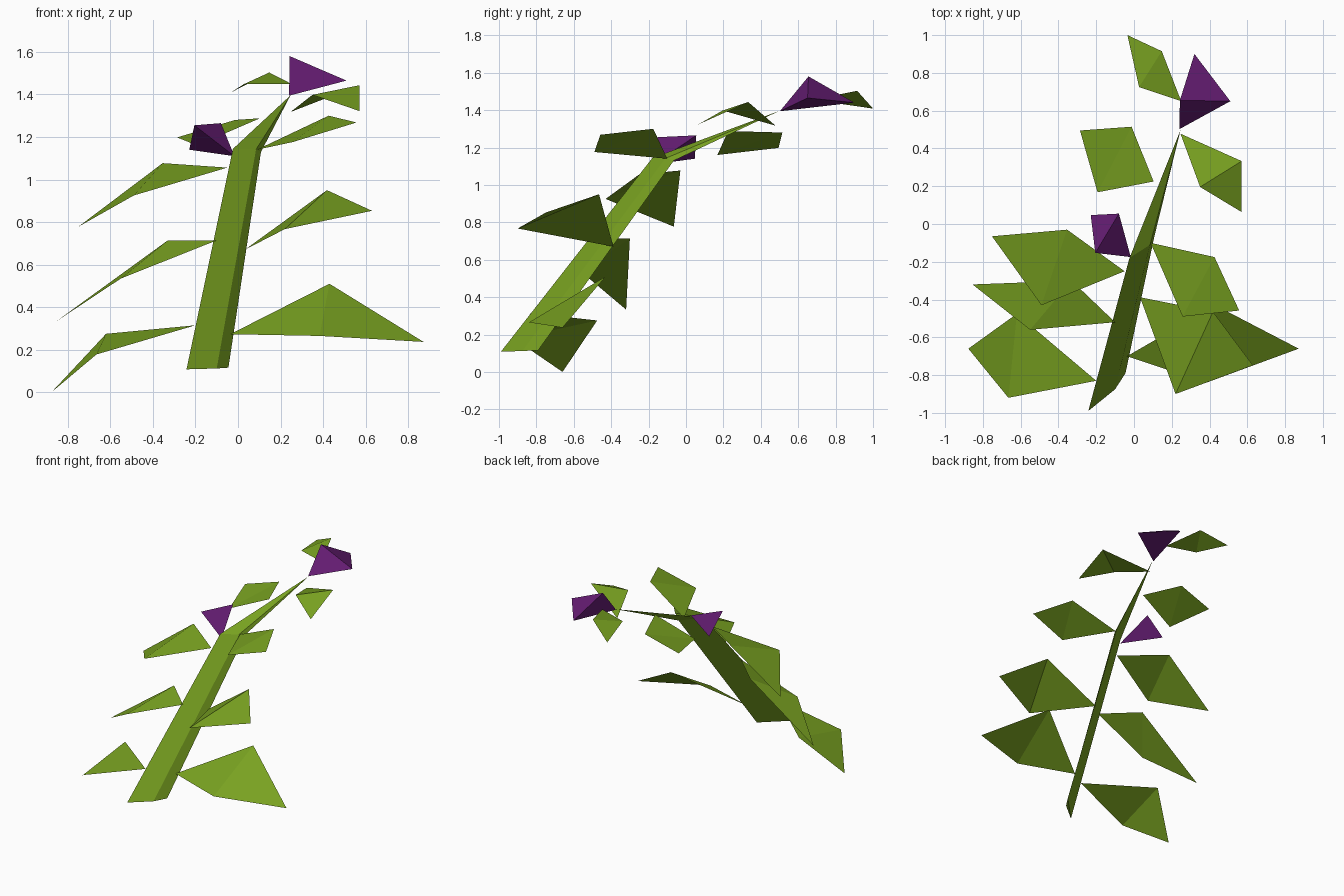
import bpy
from mathutils import Vector


def material(name, rgb):
    m = bpy.data.materials.new(name)
    m.diffuse_color = (*rgb, 1)
    return m


GREEN = material("leaf_green", (0.19, 0.36, 0.015))
PURPLE = material("petal_purple", (0.13, 0.012, 0.17))


def add_mesh(name, verts, faces, mat):
    me = bpy.data.meshes.new(name)
    me.from_pydata(verts, [], faces)
    me.materials.append(mat)
    me.update()
    ob = bpy.data.objects.new(name, me)
    bpy.context.collection.objects.link(ob)
    return ob


def leaf(name, base, side_a, side_b, tip):
    """Diamond leaf of two triangles, folded across its middle, facing up."""
    a, b, c = Vector(base), Vector(side_a), Vector(side_b)
    if (b - a).cross(c - a).z < 0:
        side_a, side_b = side_b, side_a
    add_mesh(name, [base, side_a, side_b, tip], [(0, 1, 2), (3, 2, 1)], GREEN)


def flower(name, base, *rim):
    """Closed three-sided bud: a point on the stem and a triangular rim."""
    a, b, c = (Vector(p) - Vector(base) for p in rim)
    if a.cross(b).dot(c) < 0:
        rim = rim[::-1]
    add_mesh(name, [base, *rim], [(0, 2, 1), (0, 3, 2), (0, 1, 3), (1, 2, 3)], PURPLE)


# Stem: three-sided, bent once, tapering to a point
foot = [(-0.242, -0.99, 0.108), (-0.10, -0.875, 0.112), (-0.045, -0.79, 0.116)]
bend = [(-0.024, -0.18, 1.144), (0.085, -0.11, 1.142), (0.108, -0.065, 1.13)]
top = (0.247, 0.50, 1.396)
faces = [(2, 1, 0)]
for i in range(3):
    j = (i + 1) % 3
    faces += [(i, j, j + 3, i + 3), (i + 3, j + 3, 6)]
add_mesh("stem", foot + bend + [top], faces, GREEN)

# Left leaves, bottom to top: base, two sides, tip
leaf("left_leaf_1", (-0.20, -0.83, 0.315), (-0.62, -0.475, 0.275),
     (-0.665, -0.92, 0.178), (-0.877, -0.66, 0.0))
leaf("left_leaf_2", (-0.10, -0.52, 0.714), (-0.33, -0.30, 0.714),
     (-0.55, -0.56, 0.535), (-0.855, -0.32, 0.333))
leaf("left_leaf_3", (-0.05, -0.25, 1.056), (-0.354, -0.03, 1.077),
     (-0.49, -0.43, 0.925), (-0.752, -0.065, 0.777))
leaf("left_leaf_4", (0.104, 0.225, 1.288), (-0.013, 0.515, 1.28),
     (-0.193, 0.168, 1.16), (-0.286, 0.495, 1.198))
leaf("left_leaf_5", (0.25, 0.65, 1.45), (0.147, 0.915, 1.503),
     (0.027, 0.725, 1.448), (-0.035, 1.0, 1.408))

# Right leaves, bottom to top
leaf("right_leaf_1", (-0.037, -0.70, 0.273), (0.43, -0.43, 0.51),
     (0.383, -0.84, 0.265), (0.872, -0.66, 0.237))
leaf("right_leaf_2", (0.032, -0.388, 0.67), (0.418, -0.465, 0.95),
     (0.22, -0.90, 0.767), (0.63, -0.748, 0.853))
leaf("right_leaf_3", (0.088, -0.10, 1.14), (0.426, -0.175, 1.30),
     (0.257, -0.49, 1.176), (0.557, -0.458, 1.268))
leaf("right_leaf_4", (0.246, 0.478, 1.317), (0.57, 0.333, 1.443),
     (0.35, 0.196, 1.398), (0.57, 0.063, 1.322))

# Flowers
flower("top_flower", (0.24, 0.502, 1.394), (0.243, 0.655, 1.58),
       (0.32, 0.90, 1.44), (0.51, 0.65, 1.465))
flower("side_flower", (-0.017, -0.175, 1.11), (-0.205, -0.153, 1.255),
       (-0.08, 0.055, 1.265), (-0.229, 0.047, 1.14))
